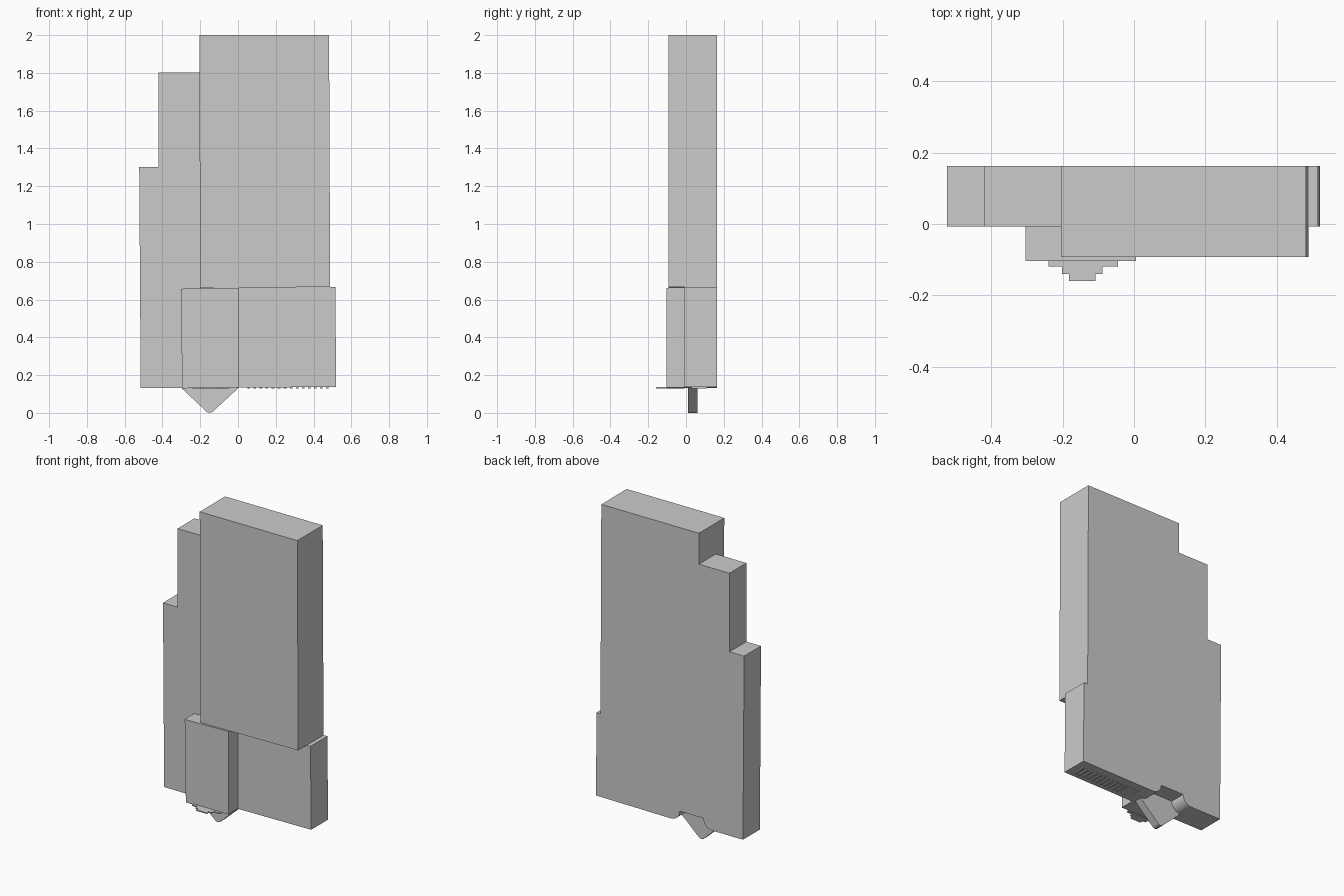
import bpy, bmesh, math

if "Cube" in bpy.data.objects:
    bpy.data.objects.remove(bpy.data.objects["Cube"])


def prism(name, profile, y0, y1):
    """Extrude an x-z outline from y0 to y1."""
    bm = bmesh.new()
    face = bm.faces.new([bm.verts.new((x, y0, z)) for x, z in profile])
    ext = bmesh.ops.extrude_face_region(bm, geom=[face])
    verts = [v for v in ext["geom"] if isinstance(v, bmesh.types.BMVert)]
    bmesh.ops.translate(bm, verts=verts, vec=(0, y1 - y0, 0))
    bmesh.ops.recalc_face_normals(bm, faces=bm.faces)
    mesh = bpy.data.meshes.new(name)
    bm.to_mesh(mesh)
    bm.free()
    obj = bpy.data.objects.new(name, mesh)
    bpy.context.collection.objects.link(obj)
    return obj


def box(name, x0, x1, y0, y1, z0, z1):
    return prism(name, [(x0, z0), (x1, z0), (x1, z1), (x0, z1)], y0, y1)


FRONT, BACK, BASE = -0.007, 0.163, 0.133

# rounded lips of the notch in the bottom edge
R, N = 0.062, 8
arc = [(R * math.sin(math.pi / 2 * i / N), R * (1 - math.cos(math.pi / 2 * i / N)))
       for i in range(N + 1)]
left_lip = [(-0.298 + dx, BASE + dz) for dx, dz in arc]
right_lip = [(-0.008 - dx, BASE + dz) for dx, dz in reversed(arc)]

# stepped back slab with the notch
outline = [(-0.515, BASE)] + left_lip + right_lip + [
    (0.52, 0.138), (0.515, 0.667), (0.488, 0.667), (0.482, 2.0),
    (-0.205, 2.0), (-0.205, 1.803), (-0.42, 1.803), (-0.42, 1.303), (-0.523, 1.303)]
prism("back_slab", outline, FRONT, BACK)

# raised front panel and lower front block
prism("front_panel", [(-0.2, 0.66), (0.488, 0.667), (0.482, 2.0), (-0.205, 2.0)], -0.092, FRONT)
prism("lower_block", [(-0.295, 0.13), (0.006, 0.135), (0.006, 0.662), (-0.303, 0.657)],
      -0.103, FRONT)

# pointed tab under the notch
prism("pointed_tab", [(-0.165, 0.005), (-0.15, 0), (-0.135, 0.005), (0.0, 0.13),
                      (-0.07, 0.196), (-0.23, 0.196), (-0.298, 0.13)], 0.01, 0.06)

# thin stepped lip at the foot of the lower block
for i, (x0, x1, y) in enumerate([(-0.24, -0.045, -0.119), (-0.202, -0.088, -0.14),
                                 (-0.182, -0.108, -0.16)]):
    box(f"foot_lip_{i + 1}", x0, x1, y, -0.1 if i == 0 else y + 0.022, 0.129, 0.136)

# fine ridges along the underside
for i in range(14):
    x = 0.05 + i * 0.032
    box(f"ridge_{i + 1}", x, x + 0.014, 0.03, 0.11, 0.13, 0.14)
